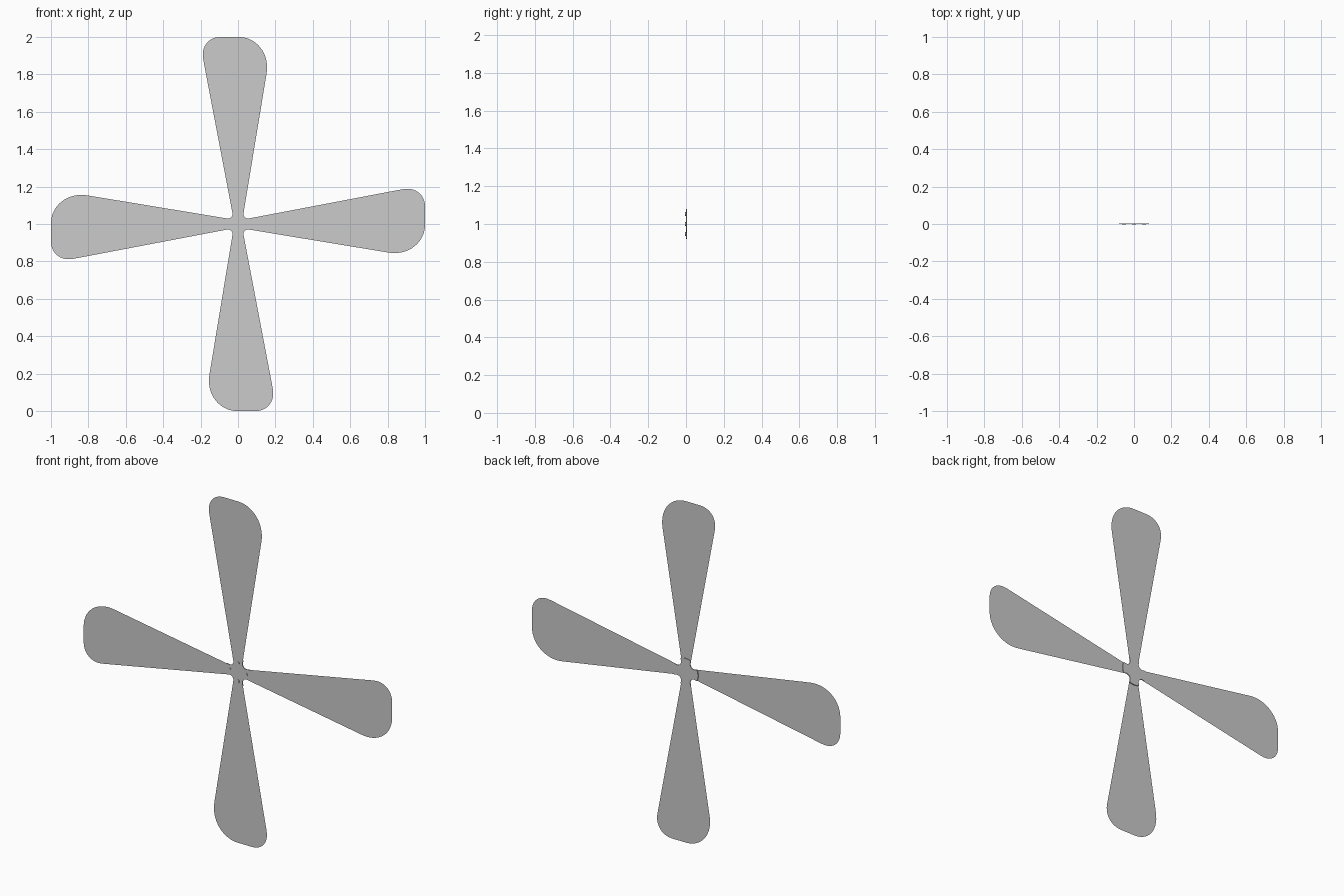
import bpy, bmesh, math
from mathutils import Vector

if "Cube" in bpy.data.objects:
    bpy.data.objects.remove(bpy.data.objects["Cube"])

FRONT, BACK = -0.001, 0.004   # blade sheet plane and rear face of the hub
CZ = 1.0                      # height of the rotor axis


def bezier(p0, p1, p2, p3, n=10):
    p0, p1, p2, p3 = map(Vector, (p0, p1, p2, p3))
    return [(1-t)**3*p0 + 3*(1-t)**2*t*p1 + 3*(1-t)*t*t*p2 + t**3*p3
            for t in (i / n for i in range(n + 1))]


def arc(cx, cz, r, a0, a1, n):
    return [Vector((cx + r*math.cos(math.radians(a0 + (a1-a0)*i/n)),
                    cz + r*math.sin(math.radians(a0 + (a1-a0)*i/n))))
            for i in range(n + 1)]


def four_fold(points):
    """Repeat a clockwise quarter outline four times around the axis."""
    out = []
    for k in range(4):
        for p in points:
            x, z = p
            for _ in range(k):
                x, z = z, -x
            out.append((x, z))
    return out


def plate(name, outline, y0, y1=None):
    """Flat sheet, or an extruded plate when y1 is given."""
    bm = bmesh.new()
    face = bm.faces.new([bm.verts.new((x, y0, z + CZ)) for x, z in outline])
    if y1 is not None:
        ext = bmesh.ops.extrude_face_region(bm, geom=[face])
        bmesh.ops.translate(bm, vec=(0, y1 - y0, 0),
                            verts=[v for v in ext["geom"] if isinstance(v, bmesh.types.BMVert)])
        bmesh.ops.recalc_face_normals(bm, faces=bm.faces)
    else:
        face.normal_update()
        if face.normal.y > 0:
            face.normal_flip()
    mesh = bpy.data.meshes.new(name)
    bm.to_mesh(mesh)
    bm.free()
    obj = bpy.data.objects.new(name, mesh)
    bpy.context.collection.objects.link(obj)
    return obj


# Rounded notch between neighbouring blades
notch = arc(0.055, 0.055, 0.026, 180, 270, 8)

# Four blades with asymmetric rounded tips, one thin sheet
tip = bezier((-0.186, 0.88), (-0.199, 0.947), (-0.158, 1.0), (-0.09, 1.0))
tip += bezier((0.0, 1.0), (0.10, 1.0), (0.172, 0.91), (0.152, 0.80), 14)
plate("blades", four_fold(tip + notch), FRONT)

# Hub: cross-shaped boss behind the blade roots
root = arc(0, 0, 0.08, 114, 66, 8)
plate("hub", four_fold(root + notch), FRONT, BACK)

# Four small bolts on the front of the hub
for i in range(4):
    a = math.pi / 2 * i
    bpy.ops.mesh.primitive_cylinder_add(
        vertices=16, radius=0.01, depth=0.003,
        location=(0.053*math.cos(a), -0.0025, CZ + 0.053*math.sin(a)),
        rotation=(math.pi / 2, 0, 0))
    bpy.context.object.name = f"bolt_{i + 1}"
